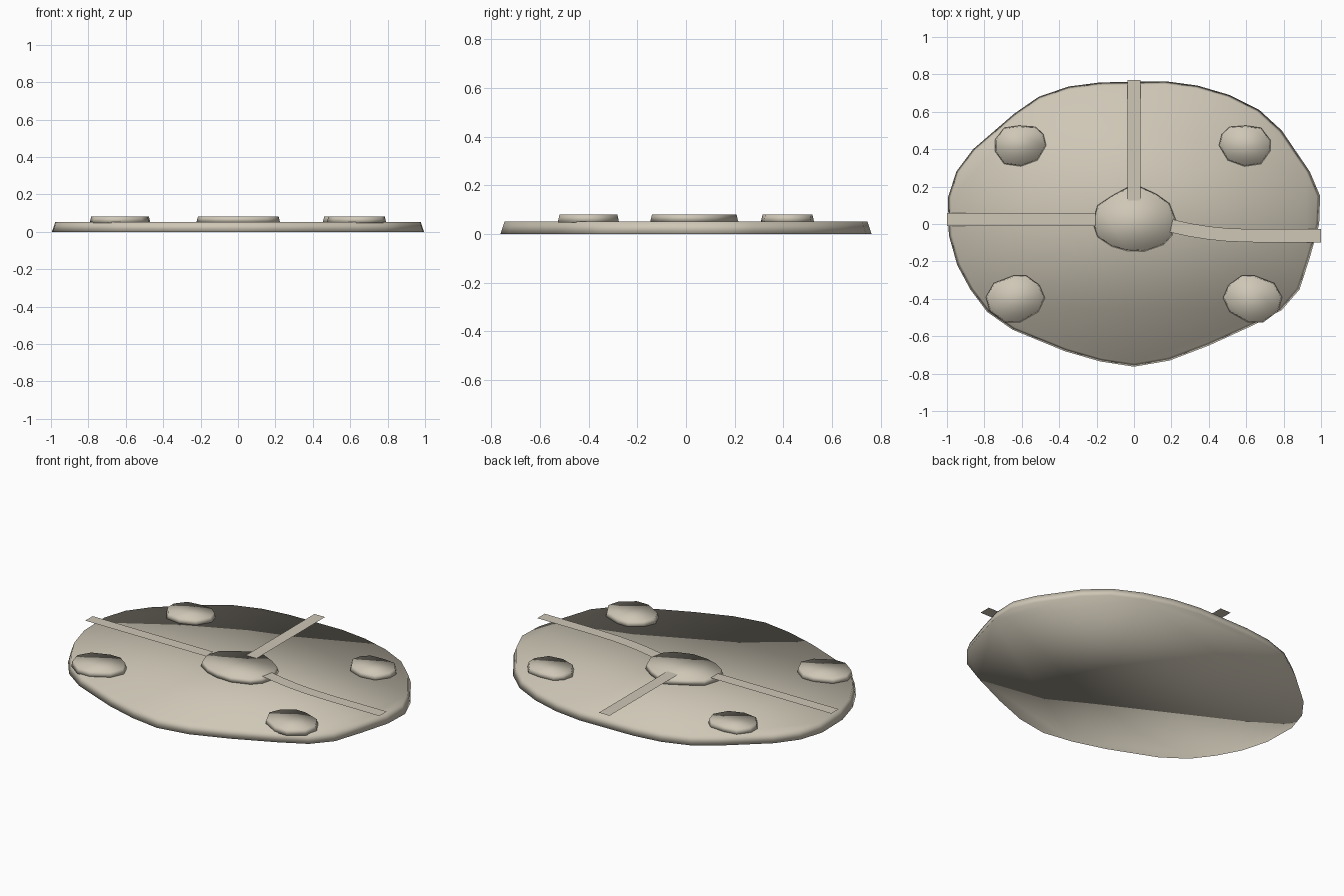
import bpy
import bmesh
from mathutils import Vector

default_cube = bpy.data.objects.get("Cube")
if default_cube:
    bpy.data.objects.remove(default_cube, do_unlink=True)

BASE_TOP = 0.052
PAD_TOP = 0.081
RIBBON_HEIGHT = 0.084
RIBBON_WIDTH = 0.07

# One sandy colour for every part
sand = bpy.data.materials.new("sand")
sand.use_nodes = True
sand_colour = (0.62, 0.57, 0.47, 1)
sand.diffuse_color = sand_colour
shader = next(n for n in sand.node_tree.nodes if n.type == "BSDF_PRINCIPLED")
shader.inputs["Base Color"].default_value = sand_colour


def finish(name, bm, smooth):
    """Turn a bmesh into a named, coloured object."""
    mesh = bpy.data.meshes.new(name)
    bm.to_mesh(mesh)
    bm.free()
    mesh.materials.append(sand)
    for polygon in mesh.polygons:
        polygon.use_smooth = smooth
    part = bpy.data.objects.new(name, mesh)
    bpy.context.collection.objects.link(part)
    return part


def slab(name, outline, bottom, top, taper):
    """Closed slab whose top edge is drawn in by the taper."""
    bm = bmesh.new()
    count = len(outline)
    centre = sum((Vector(p) for p in outline), Vector((0, 0))) / count
    lower, upper = [], []
    for point in outline:
        p = Vector(point)
        inner = p - (p - centre).normalized() * taper
        lower.append(bm.verts.new((p.x, p.y, bottom)))
        upper.append(bm.verts.new((inner.x, inner.y, top)))
    bm.faces.new(lower)
    bm.faces.new(upper)
    for i in range(count):
        j = (i + 1) % count
        bm.faces.new((lower[i], lower[j], upper[j], upper[i]))
    bmesh.ops.recalc_face_normals(bm, faces=bm.faces)
    return finish(name, bm, True)


def ribbon(name, path):
    """Thin flat strip that follows a centre line."""
    bm = bmesh.new()
    points = [Vector(p) for p in path]
    previous = None
    for i, point in enumerate(points):
        ahead = points[min(i + 1, len(points) - 1)]
        behind = points[max(i - 1, 0)]
        along = (ahead - behind).normalized()
        side = Vector((-along.y, along.x)) * RIBBON_WIDTH / 2
        pair = [bm.verts.new((q.x, q.y, RIBBON_HEIGHT))
                for q in (point - side, point + side)]
        if previous:
            bm.faces.new((previous[0], pair[0], pair[1], previous[1]))
        previous = pair
    return finish(name, bm, False)


def mirrored(outline, shift=0):
    """Copy of an outline on the other side of x = 0."""
    return [(-x - shift, y) for x, y in reversed(outline)]


# Broad base
base_outline = [
    (0.995, 0.15), (0.94, 0.28), (0.79, 0.5), (0.67, 0.61), (0.51, 0.69),
    (0.34, 0.74), (0.17, 0.763), (-0.18, 0.757), (-0.35, 0.735),
    (-0.51, 0.68), (-0.64, 0.59), (-0.86, 0.4), (-0.95, 0.28),
    (-0.995, 0.14), (-0.99, -0.06), (-0.945, -0.22), (-0.875, -0.35),
    (-0.785, -0.47), (-0.65, -0.565), (-0.37, -0.68), (-0.18, -0.735),
    (0, -0.763), (0.19, -0.73), (0.4, -0.65), (0.64, -0.54),
    (0.79, -0.46), (0.885, -0.35), (0.94, -0.18), (0.99, 0),
]
slab("base", base_outline, 0, BASE_TOP, 0.018)

# Middle pad
centre_outline = [
    (0.225, 0.02), (0.19, 0.11), (0.12, 0.16), (0, 0.215), (-0.12, 0.15),
    (-0.195, 0.1), (-0.222, 0.01), (-0.195, -0.07), (-0.12, -0.12),
    (-0.04, -0.143), (0.055, -0.147), (0.16, -0.11), (0.205, -0.06),
]
slab("centre_pad", centre_outline, BASE_TOP, PAD_TOP, 0.008)

# Four outer pads
back_outline = [
    (0.73, 0.39), (0.73, 0.45), (0.68, 0.515), (0.6, 0.527), (0.51, 0.52),
    (0.468, 0.48), (0.453, 0.42), (0.5, 0.34), (0.59, 0.307), (0.68, 0.32),
]
front_outline = [
    (0.793, -0.39), (0.75, -0.315), (0.645, -0.275), (0.575, -0.275),
    (0.505, -0.325), (0.475, -0.395), (0.51, -0.47), (0.61, -0.527),
    (0.69, -0.527), (0.773, -0.465),
]
pads = {
    "back_left_pad": back_outline,
    "back_right_pad": mirrored(back_outline, 0.015),
    "front_left_pad": front_outline,
    "front_right_pad": mirrored(front_outline),
}
for pad_name, pad_outline in pads.items():
    slab(pad_name, pad_outline, BASE_TOP - 0.004, PAD_TOP, 0.008)

# Three flat ribbons leading out from the middle pad
ribbon("back_ribbon", [(0, 0.125), (0, 0.77)])
ribbon("right_ribbon", [(-0.205, 0.025), (-1, 0.025)])
ribbon("left_ribbon", [(0.2, -0.01), (0.3, -0.032), (0.4, -0.048),
                       (0.5, -0.058), (0.65, -0.063), (1, -0.063)])
